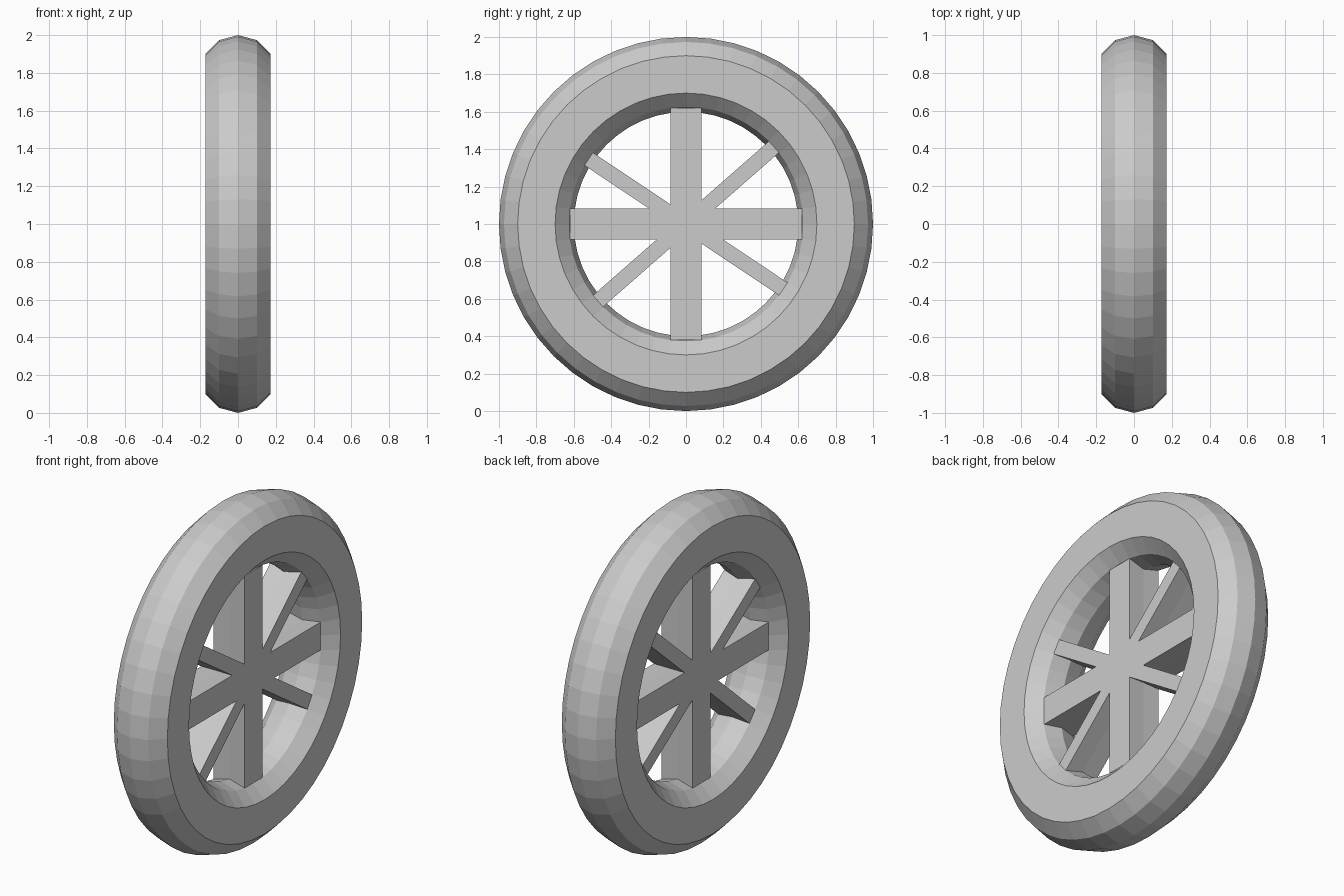
import bpy
import bmesh
from math import sin, cos, radians

if "Cube" in bpy.data.objects:
    bpy.data.objects.remove(bpy.data.objects["Cube"])

SEGMENTS = 48
STEP = 360 / SEGMENTS
MAJOR, MINOR = 0.8, 0.2


def section(deg):
    """Tyre cross-section point: (distance from axle, x)."""
    return MAJOR + MINOR * cos(radians(deg)), MINOR * sin(radians(deg))


def on_wheel(radius, x, deg):
    return (x, radius * cos(radians(deg)), 1 + radius * sin(radians(deg)))


def finish(bm, name):
    bmesh.ops.recalc_face_normals(bm, faces=bm.faces)
    mesh = bpy.data.meshes.new(name)
    bm.to_mesh(mesh)
    bm.free()
    obj = bpy.data.objects.new(name, mesh)
    bpy.context.collection.objects.link(obj)
    return obj


def bridge(bm, a, b):
    n = len(a)
    for i in range(n):
        bm.faces.new((a[i], a[(i + 1) % n], b[(i + 1) % n], b[i]))


# Tyre: twelve-step round section with the widest points left out for flat sides
profile = [section(d) for d in range(0, 360, 30) if d not in (90, 270)]
bm = bmesh.new()
rings = [[bm.verts.new(on_wheel(r, x, s * STEP)) for r, x in profile]
         for s in range(SEGMENTS)]
for s in range(SEGMENTS):
    bridge(bm, rings[s], rings[(s + 1) % SEGMENTS])
finish(bm, "tyre")


# Spokes: bars bridged between opposite patches of the tyre's inner rim
def spoke(name, centre, width):
    bm = bmesh.new()
    inner = [section(d) for d in (150, 180, 210)]
    half = width / 2

    def loop(mid, side):
        return ([bm.verts.new(on_wheel(r, x, mid + side * half)) for r, x in inner]
                + [bm.verts.new(on_wheel(r, x, mid - side * half)) for r, x in inner[::-1]])

    bridge(bm, loop(centre, 1), loop(centre + 180, -1))
    finish(bm, name)


spoke("spoke_horizontal", 0, 2 * STEP)
spoke("spoke_vertical", 90, 2 * STEP)
spoke("spoke_diagonal_rising", 5.5 * STEP, STEP)
spoke("spoke_diagonal_falling", -4.5 * STEP, STEP)
